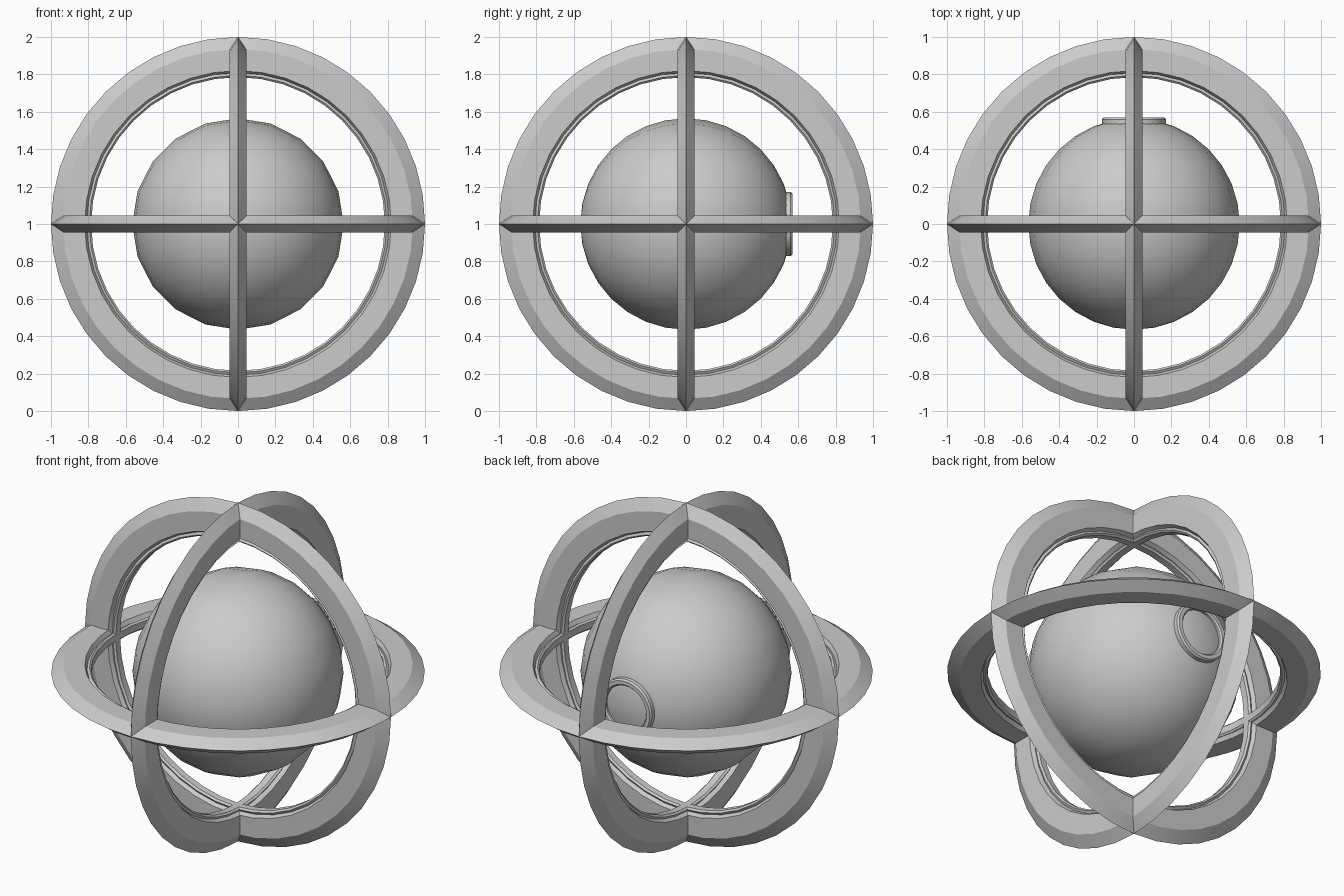
import bpy, bmesh, math
from mathutils import Matrix

cube = bpy.data.objects.get("Cube")
if cube:
    bpy.data.objects.remove(cube)

grey = bpy.data.materials.new("light grey")
grey.use_nodes = True
colour = (0.6, 0.6, 0.6, 1)
grey.diffuse_color = colour
grey.node_tree.nodes["Principled BSDF"].inputs["Base Color"].default_value = colour

CENTRE = Matrix.Translation((0, 0, 1))
TO_Y = Matrix.Rotation(-math.pi / 2, 4, 'X')   # turns the z axis onto +y
TO_X = Matrix.Rotation(math.pi / 2, 4, 'Y')


def finish(name, bm, turn, angle):
    """Make a smooth-shaded object around the model centre."""
    bmesh.ops.recalc_face_normals(bm, faces=bm.faces)
    bm.transform(CENTRE @ turn)
    mesh = bpy.data.meshes.new(name)
    bm.to_mesh(mesh)
    bm.free()
    mesh.materials.append(grey)
    obj = bpy.data.objects.new(name, mesh)
    bpy.context.collection.objects.link(obj)
    bpy.ops.object.select_all(action='DESELECT')
    obj.select_set(True)
    bpy.context.view_layer.objects.active = obj
    bpy.ops.object.shade_smooth_by_angle(angle=math.radians(angle))
    return obj


def lathe(name, profile, steps, turn):
    """Spin a closed (radius, height) profile into a ring."""
    bm = bmesh.new()
    verts = [bm.verts.new((r, 0, h)) for r, h in profile]
    edges = [bm.edges.new((v, verts[i - 1])) for i, v in enumerate(verts)]
    bmesh.ops.spin(bm, geom=verts + edges, axis=(0, 0, 1), cent=(0, 0, 0),
                   angle=math.tau, steps=steps, use_merge=True)
    bmesh.ops.remove_doubles(bm, verts=bm.verts, dist=0.0001)
    return finish(name, bm, turn, 25)


# Three crossing hoops with a pointed rim and a lip along the inside
half = [(0.935, 0.045), (0.82, 0.045), (0.808, 0.022), (0.795, 0.03), (0.785, 0.02)]
hoop = [(1.0, 0)] + half + [(r, -h) for r, h in reversed(half)]
for name, turn in (("level_hoop", Matrix()), ("front_hoop", TO_Y), ("side_hoop", TO_X)):
    lathe(name, hoop, 40, turn)

# Core ball with its poles at front and back
bm = bmesh.new()
bmesh.ops.create_uvsphere(bm, u_segments=20, v_segments=16, radius=0.565)
finish("core_ball", bm, TO_Y, 60)

# Round collar on the back of the ball
collar = [(0.17, 0.51), (0.17, 0.56), (0.162, 0.57), (0.14, 0.57), (0.132, 0.56), (0.132, 0.51)]
lathe("back_collar", collar, 32, TO_Y)
